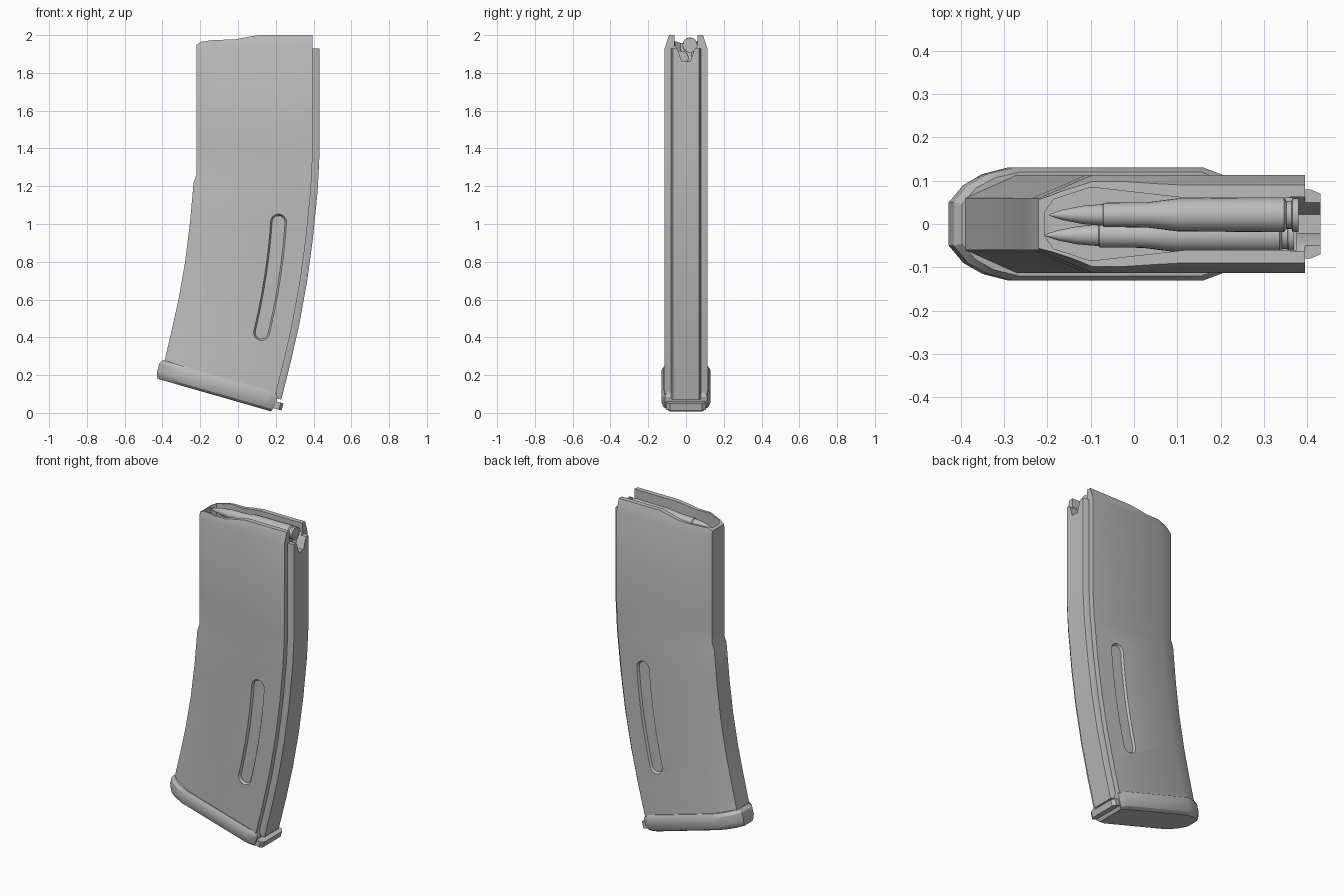
import bpy, bmesh
from math import sin, cos, pi, radians
from mathutils import Vector

cube = bpy.data.objects.get("Cube")
if cube:
    bpy.data.objects.remove(cube)

grey = bpy.data.materials.new("matte grey")
grey.use_nodes = True
grey.diffuse_color = (0.5, 0.5, 0.5, 1)
grey.node_tree.nodes["Principled BSDF"].inputs["Base Color"].default_value = (0.5, 0.5, 0.5, 1)


def loft(name, rings):
    """Closed solid skinned over equal-length rings of points."""
    bm = bmesh.new()
    rows = [[bm.verts.new(p) for p in ring] for ring in rings]
    n = len(rows[0])
    for a, b in zip(rows, rows[1:]):
        for i in range(n):
            j = (i + 1) % n
            bm.faces.new((a[i], a[j], b[j], b[i]))
    bm.faces.new(rows[0])
    bm.faces.new(rows[-1])
    bmesh.ops.recalc_face_normals(bm, faces=bm.faces)
    mesh = bpy.data.meshes.new(name)
    bm.to_mesh(mesh)
    bm.free()
    obj = bpy.data.objects.new(name, mesh)
    bpy.context.collection.objects.link(obj)
    mesh.materials.append(grey)
    return obj


def activate(obj):
    bpy.ops.object.select_all(action='DESELECT')
    obj.select_set(True)
    bpy.context.view_layer.objects.active = obj


def cut(obj, cutter):
    cutter.hide_render = True
    mod = obj.modifiers.new("cut", 'BOOLEAN')
    mod.operation = 'DIFFERENCE'
    mod.solver = 'EXACT'
    mod.object = cutter
    activate(obj)
    bpy.ops.object.modifier_apply(modifier=mod.name)


def mirrored(half):
    """Outline of (along, y) pairs completed across y = 0."""
    return half + [(a, -y) for a, y in reversed(half)]


# Stations down the curve: front x, z, rear x, z
stations = [
    (-.22, 1.93, .395, 1.93), (-.22, 1.4, .395, 1.36), (-.22, 1.26, .387, 1.2),
    (-.235, 1.22, .384, 1.16), (-.255, 1.0, .36, .92), (-.28, .8, .33, .70),
    (-.315, .6, .29, .48), (-.355, .42, .245, .28), (-.395, .25, .195, .08),
]


def body_ring(station, width):
    front, rear = Vector(station[:2]), Vector(station[2:])
    half = [(0, width * .53), (.2, width), (1, width)]
    pts = [(front.lerp(rear, t), y) for t, y in mirrored(half)]
    return [(p.x, y, p.y) for p, y in pts]


def spine_ring(station):
    front, rear = Vector(station[:2]), Vector(station[2:])
    step = (rear - front).normalized()
    half = [(-.02, .08), (.012, .08), (.036, .07)]
    pts = [(rear + step * a, y) for a, y in mirrored(half)]
    return [(p.x, y, p.y) for p, y in pts]


# Curved body with inward-leaning feed lips, and the rear spine
body = loft("body", [body_ring((-.22, 2, .395, 2), .09)]
            + [body_ring(s, .113) for s in stations])
spine = loft("rear_spine", [spine_ring(s) for s in stations])

cutters = []

# Stepped top edge
profile = [(-.5, 1.948), (-.22, 1.95), (-.19, 1.966), (-.12, 1.975), (-.02, 1.976),
           (.05, 1.99), (.13, 2.003), (.13, 2.2), (-.5, 2.2)]
cutters.append(loft("top_cutter", [[(x, y, z) for x, z in profile] for y in (-.3, .3)]))

# Open feed well
well = mirrored([(.375, .06), (.12, .06), (-.1, .085), (-.185, .057), (-.205, .03)])
cutters.append(loft("well_cutter", [[(x, y, z) for x, y in well] for z in (1.78, 2.2)]))

# Notch at the rear
notch = mirrored([(1.86, .022), (1.92, .042), (1.945, .062), (2.2, .062)])
notch_cutter = loft("notch_cutter", [[(x, y, z) for z, y in notch] for x in (.36, .6)])
cutters.append(notch_cutter)


# Long recessed slot on each side
def slot_ring(r, y):
    low, high = Vector((.125, .425)), Vector((.215, 1.01))
    along = (high - low).normalized()
    side = Vector((along.y, -along.x))
    pts = []
    for end, start in ((high, 0), (low, pi)):
        for i in range(11):
            a = start + pi * i / 10
            pts.append(end + side * r * cos(a) + along * r * sin(a))
        for i in range(1, 8):
            other = low if end is high else high
            edge = -1 if end is high else 1
            pts.append(end.lerp(other, i / 8) + side * r * edge)
    ring = []
    for p in pts:
        t = max(0, min(1, (p - low).dot(along) / (high - low).length))
        ring.append((p.x + .05 * t * (1 - t), y, p.y))
    return ring


for s in (-1, 1):
    cutters.append(loft("slot_cutter", [slot_ring(.034, s * .1), slot_ring(.043, s * .114),
                                        slot_ring(.043, s * .2)]))

for c in cutters:
    cut(body, c)
cut(spine, notch_cutter)
for c in cutters:
    bpy.data.objects.remove(c)

# Slanted base plate in its own tilted frame
tilt = radians(16)


def plate_point(a, y, b):
    return (-.41 + a * cos(tilt) + b * sin(tilt), y, .283 - a * sin(tilt) + b * cos(tilt))


outline = mirrored([(0, .05), (.035, .09), (.08, .115), (.14, .13), (.6, .13), (.65, .112)])


def plate_ring(b, length, width):
    return [plate_point(.33 + (a - .33) * length, y * width, b) for a, y in outline]


plate = loft("base_plate", [plate_ring(0, .96, .92), plate_ring(-.02, 1, 1),
                            plate_ring(-.065, 1, 1), plate_ring(-.09, .98, .92),
                            plate_ring(-.103, .96, .78)])
catch = mirrored([(.62, .105), (.675, .105), (.69, .085)])
latch = loft("base_latch", [[plate_point(a, y, b) for a, y in catch] for b in (-.083, -.045)])

# Cartridges: case rim, groove, body, shoulder, neck, then pointed tip
cartridge = [(0, .039), (.014, .039), (.016, .032), (.028, .032), (.034, .04), (.28, .038),
             (.35, .029), (.45, .028), (.452, .025), (.5, .021), (.545, .012), (.575, .002)]


def round_at(name, x, y, z):
    rings = [[(x - d, y + r * cos(i * pi / 12), z + r * sin(i * pi / 12)) for i in range(24)]
             for d, r in cartridge]
    return loft(name, rings)


upper = round_at("upper_cartridge", .38, .021, 1.947)
lower = round_at("lower_cartridge", .37, -.026, 1.878)

for obj in (body, spine, plate, latch, upper, lower):
    activate(obj)
    bpy.ops.object.shade_smooth_by_angle(angle=radians(30))
